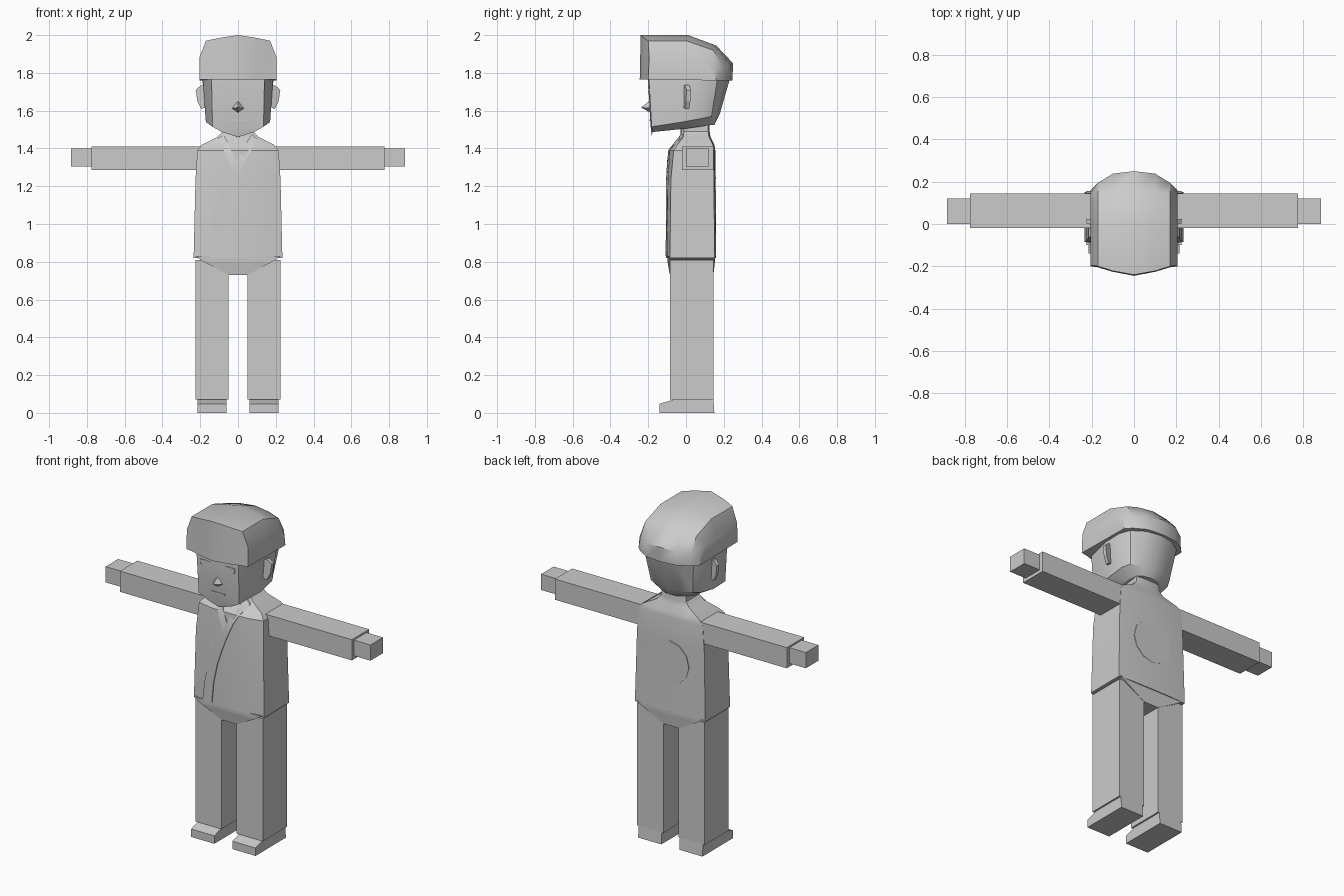
import bpy, bmesh, math
from mathutils import Vector

if "Cube" in bpy.data.objects:
    bpy.data.objects.remove(bpy.data.objects["Cube"])

grey = bpy.data.materials.new("plain grey")
grey.diffuse_color = (0.6, 0.6, 0.6, 1)
grey.use_nodes = True
grey.node_tree.nodes["Principled BSDF"].inputs["Base Color"].default_value = grey.diffuse_color


def finish(name, bm, smooth=35):
    bmesh.ops.remove_doubles(bm, verts=bm.verts, dist=1e-5)
    bmesh.ops.recalc_face_normals(bm, faces=bm.faces)
    me = bpy.data.meshes.new(name)
    bm.to_mesh(me)
    bm.free()
    me.materials.append(grey)
    ob = bpy.data.objects.new(name, me)
    bpy.context.collection.objects.link(ob)
    if smooth:
        bpy.ops.object.select_all(action='DESELECT')
        ob.select_set(True)
        bpy.context.view_layer.objects.active = ob
        bpy.ops.object.shade_smooth_by_angle(angle=math.radians(smooth))
    return ob


def loft(name, rings, smooth=35):
    """Skin a list of equal-length closed rings and cap both ends."""
    bm = bmesh.new()
    vs = [[bm.verts.new(p) for p in r] for r in rings]
    n = len(vs[0])
    for a, b in zip(vs, vs[1:]):
        for i in range(n):
            j = (i + 1) % n
            bm.faces.new((a[i], a[j], b[j], b[i]))
    bm.faces.new(vs[0])
    bm.faces.new(vs[-1])
    return finish(name, bm, smooth)


def whole(half):
    """Mirror a half ring that runs from front centre to back centre."""
    return half + [(-x, y, z) for x, y, z in half[-2:0:-1]]


def box(name, x0, x1, y0, y1, z0, z1):
    ring = lambda z: [(x0, y0, z), (x1, y0, z), (x1, y1, z), (x0, y1, z)]
    return loft(name, [ring(z0), ring(z1)], 0)


# Torso and neck: height, half width, front centre, front corner, back
BODY = [(0.82, .235, -.105, -.085, .16), (1.235, .225, -.10, -.08, .155),
        (1.39, .215, -.09, -.065, .155), (1.42, .19, -.065, -.045, .15),
        (1.46, .11, -.03, -.015, .13), (1.49, .082, -.03, -.01, .125),
        (1.58, .08, -.03, -.01, .125)]
loft("jacket", [whole([(0, f, z), (w * .6, f + .004, z), (w, c, z),
                       (w, b - .008, z), (w * .6, b - .001, z), (0, b, z)])
                for z, w, f, c, b in BODY])


def chest_y(x, z):
    for lo, hi in zip(BODY, BODY[1:]):
        if z <= hi[0]:
            t = max(0, (z - lo[0]) / (hi[0] - lo[0]))
            w, f, c = (lo[i] + (hi[i] - lo[i]) * t for i in (1, 2, 3))
            u = min(abs(x) / w, 1)
            return f + .004 * u / .6 if u < .6 else f + .004 + (c - f - .004) * (u - .6) / .4
    return BODY[-1][2]


# Lapels lying on the chest
def lapel(name, left, right):
    rings = []
    for (xa, za), (xb, zb) in zip(left, right):
        ya, yb = chest_y(xa, za), chest_y(xb, zb)
        rings.append([(xa, ya - .006, za), (xb, yb - .006, zb),
                      (xb, yb + .01, zb), (xa, ya + .01, za)])
    loft(name, rings)


lapel("long_lapel",
      [(.07, 1.475), (.04, 1.42), (0, 1.35), (-.03, 1.28), (-.08, 1.18), (-.125, 1.08), (-.15, .95), (-.165, .83)],
      [(.105, 1.45), (.07, 1.39), (.035, 1.335), (0, 1.25), (-.035, 1.16), (-.065, 1.07), (-.09, .95), (-.10, .83)])
lapel("short_lapel", [(-.11, 1.45), (-.07, 1.38), (-.03, 1.28)],
      [(-.075, 1.475), (-.04, 1.40), (0, 1.32)])

# Round patch on the back
bm = bmesh.new()
rim = [(.13 * math.cos(a), 1.12 + .13 * math.sin(a))
       for a in (i * math.pi / 6 for i in range(12))]
bm.free()
loft("back_patch", [[(x, y, z) for x, z in rim] for y in (.15, .159)], 0)

# Hips bridging the legs
loft("hips", [[(-w, f, z), (w, f, z), (w, b, z), (-w, b, z)]
              for z, w, f, b in ((.73, .05, -.085, .145), (.80, .18, -.098, .153), (.83, .225, -.10, .155))], 0)

# Head: cranium, brow, jaw and chin rings
HEAD = [
    [(0, -.195, 1.88), (.13, -.18, 1.88), (.17, 0, 1.88), (.17, .08, 1.86),
     (.15, .13, 1.84), (.08, .18, 1.84), (0, .2, 1.84)],
    [(0, -.202, 1.76), (.14, -.196, 1.76), (.185, -.02, 1.76), (.188, .10, 1.76),
     (.165, .165, 1.76), (.09, .215, 1.76), (0, .23, 1.76)],
    [(0, -.186, 1.50), (.135, -.182, 1.515), (.17, -.02, 1.54), (.165, .09, 1.56),
     (.14, .135, 1.57), (.08, .165, 1.57), (0, .178, 1.58)],
    [(0, -.18, 1.46), (.085, -.178, 1.487), (.10, 0, 1.505), (.10, .07, 1.515),
     (.085, .11, 1.525), (.05, .14, 1.525), (0, .15, 1.525)]]
loft("head", [whole(r) for r in HEAD], 30)

# Hair cap: side-on profiles placed across the width
HAIR = [
    (0, [(-.245, 1.765), (-.24, 2.0), (.01, 2.0), (.16, 1.945), (.25, 1.85), (.245, 1.76)]),
    (.10, [(-.226, 1.765), (-.222, 1.985), (.01, 1.985), (.155, 1.935), (.238, 1.842), (.235, 1.76)]),
    (.17, [(-.205, 1.765), (-.20, 1.97), (0, 1.97), (.145, 1.92), (.195, 1.83), (.195, 1.76)]),
    (.205, [(-.20, 1.765), (-.195, 1.88), (0, 1.88), (.10, 1.865), (.15, 1.82), (.16, 1.76)])]
sections = [(-x, p) for x, p in HAIR[:0:-1]] + HAIR
hair = [[(x, y, z) for y, z in p] for x, p in sections]
loft("hair", hair, 35)

# Nose
bm = bmesh.new()
base = [bm.verts.new(p) for p in ((0, -.19, 1.655), (.036, -.185, 1.612), (0, -.183, 1.585), (-.036, -.185, 1.612))]
tip = bm.verts.new((0, -.237, 1.617))
for i in range(4):
    bm.faces.new((base[i], base[(i + 1) % 4], tip))
bm.faces.new(base)
finish("nose", bm, 0)

# Mouth
box("mouth", -.045, .045, -.192, -.18, 1.545, 1.553)

for side, s in (("right", 1), ("left", -1)):
    def limb(part, x0, x1, *rest):
        box(side + "_" + part, s * x0, s * x1, *rest)
    limb("eye", .045, .115, -.2, -.19, 1.70, 1.73)
    limb("arm", .15, .775, -.02, .145, 1.285, 1.41)
    limb("hand", .77, .885, .0, .12, 1.305, 1.40)
    limb("leg", .05, .225, -.085, .145, .07, .81)
    # Ear
    ear = [(.165, 1.73), (.195, 1.735), (.224, 1.71), (.215, 1.65), (.195, 1.61), (.165, 1.62)]
    loft(side + "_ear", [[(s * x, y + (x - .165) * .3, z) for x, z in ear] for y in (-.015, .008)], 0)
    # Shoe with a sloping toe
    shoe = [(-.14, 0), (.15, 0), (.145, .072), (-.06, .072), (-.14, .048)]
    loft(side + "_shoe", [[(s * x, y, z) for y, z in shoe] for x in (.06, .215)], 0)
